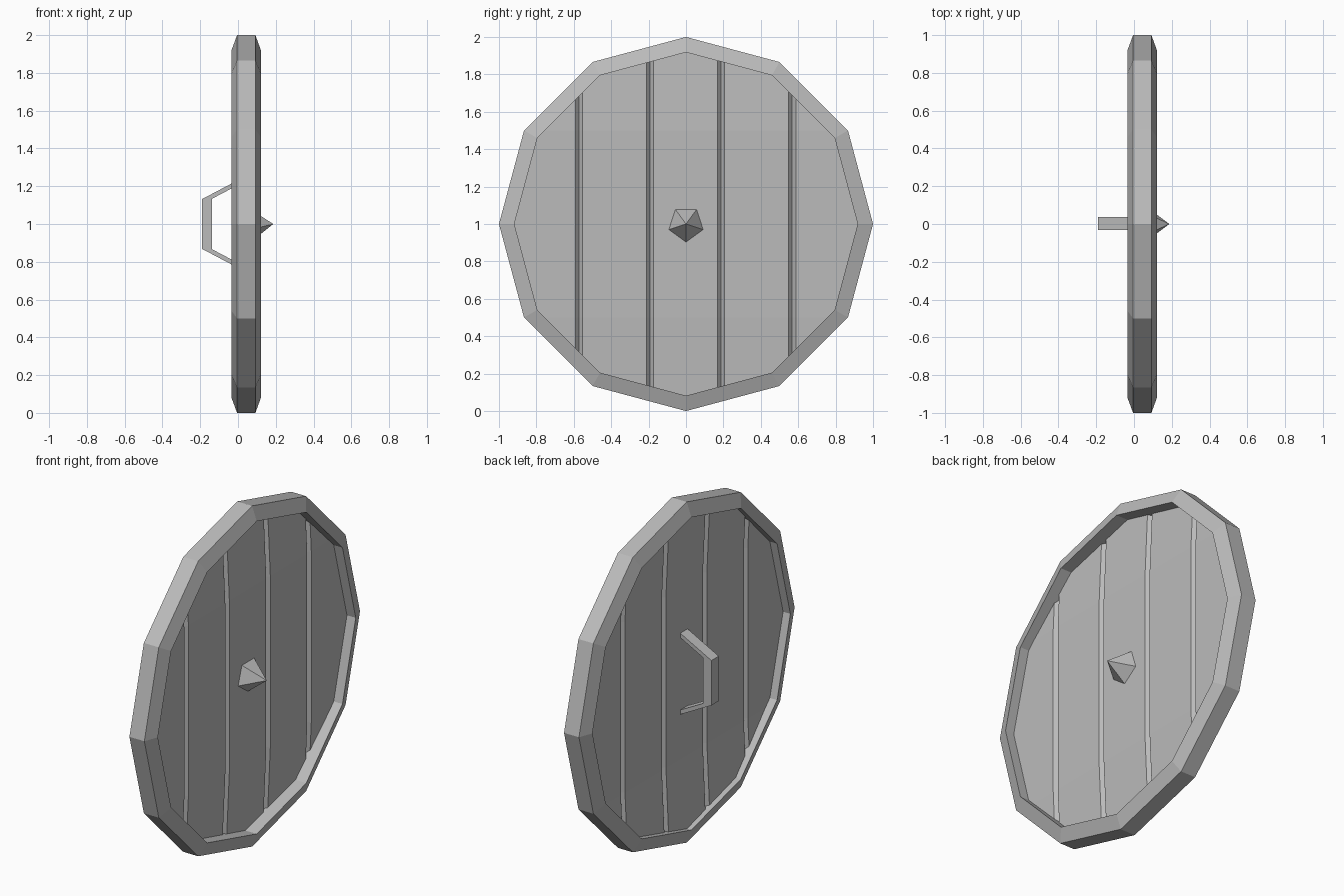
import bpy, bmesh, math
from mathutils import Vector

cube = bpy.data.objects.get("Cube")
if cube:
    bpy.data.objects.remove(cube)

SIDES = 12
CENTRE = Vector((0, 0, 1))

grey = bpy.data.materials.new("plain grey")
grey.use_nodes = True
grey.diffuse_color = (0.5, 0.5, 0.5, 1)
grey.node_tree.nodes["Principled BSDF"].inputs["Base Color"].default_value = (0.5, 0.5, 0.5, 1)


def finish(bm, name):
    """Turn a bmesh into a flat shaded object."""
    mesh = bpy.data.meshes.new(name)
    bm.to_mesh(mesh)
    bm.free()
    mesh.materials.append(grey)
    obj = bpy.data.objects.new(name, mesh)
    obj.location = CENTRE
    bpy.context.collection.objects.link(obj)
    return obj


def ring_of_points(x, radius, sides, start=0.0):
    """Points of a regular polygon facing along x, first one at the top."""
    angles = [start + math.tau * i / sides for i in range(sides)]
    return [Vector((x, radius * math.sin(a), radius * math.cos(a))) for a in angles]


# Chamfered rim: a closed section swept round twelve sides
def build_rim():
    bm = bmesh.new()
    section = [(-0.035, 0.918), (-0.005, 1.0), (0.092, 1.0), (0.122, 0.918)]
    loops = [[bm.verts.new(p) for p in ring_of_points(x, r, SIDES)] for x, r in section]
    for a, b in zip(loops, loops[1:] + loops[:1]):
        for i in range(SIDES):
            j = (i + 1) % SIDES
            bm.faces.new((a[i], a[j], b[j], b[i]))
    bmesh.ops.recalc_face_normals(bm, faces=bm.faces)
    finish(bm, "rim")


# Bowed planks: a disc sliced along the joints, with V grooves pushed in
def build_planks(name, surface_x, side):
    bm = bmesh.new()
    bm.faces.new([bm.verts.new(p) for p in ring_of_points(0, 0.93, SIDES)])
    joints = (-0.572, -0.192, 0.188, 0.568)
    half = 0.019

    def slice_at(point, normal):
        geom = bm.verts[:] + bm.edges[:] + bm.faces[:]
        bmesh.ops.bisect_plane(bm, geom=geom, plane_co=point, plane_no=normal)

    for y in joints:
        for offset in (-half, 0, half):
            slice_at((0, y + offset, 0), (0, 1, 0))
    for z in (-0.5, 0.5):
        slice_at((0, 0, z), (0, 0, 1))
    for v in bm.verts:
        bow = 0.045 * max(0, abs(v.co.z) - 0.5)
        in_groove = any(abs(v.co.y - y) < 0.001 for y in joints)
        v.co.x = surface_x - bow - side * (0.022 if in_groove else 0)
    bmesh.ops.recalc_face_normals(bm, faces=bm.faces)
    bm.normal_update()
    if sum(f.normal.x * f.calc_area() for f in bm.faces) * side < 0:
        bmesh.ops.reverse_faces(bm, faces=bm.faces)
    finish(bm, name)


# Five sided pointed boss
def build_boss():
    bm = bmesh.new()
    base = [bm.verts.new(p) for p in ring_of_points(0.063, 0.098, 5, math.pi)]
    tip = bm.verts.new((0.187, 0, 0))
    bm.faces.new(base)
    for i in range(5):
        bm.faces.new((base[i], base[(i + 1) % 5], tip))
    bmesh.ops.recalc_face_normals(bm, faces=bm.faces)
    finish(bm, "boss")


# Bent handle: outer and inner outlines joined as quads, then given width
def build_handle():
    bm = bmesh.new()
    outer = [(0.015, 0.24), (-0.19, 0.132), (-0.19, -0.132), (0.015, -0.24)]
    inner = [(0.015, 0.214), (-0.137, 0.134), (-0.137, -0.134), (0.015, -0.214)]
    rows = []
    for y in (-0.032, 0.036):
        rows += [[bm.verts.new((x, y, z)) for x, z in line] for line in (outer, inner)]
    ring = [rows[0], rows[1], rows[3], rows[2]]
    for a, b in zip(ring, ring[1:] + ring[:1]):
        for i in range(3):
            bm.faces.new((a[i], a[i + 1], b[i + 1], b[i]))
    for end in (0, 3):
        bm.faces.new([row[end] for row in ring])
    bmesh.ops.recalc_face_normals(bm, faces=bm.faces)
    finish(bm, "handle")


build_rim()
build_planks("front_planks", 0.065, 1)
build_planks("back_planks", 0.012, -1)
build_boss()
build_handle()
